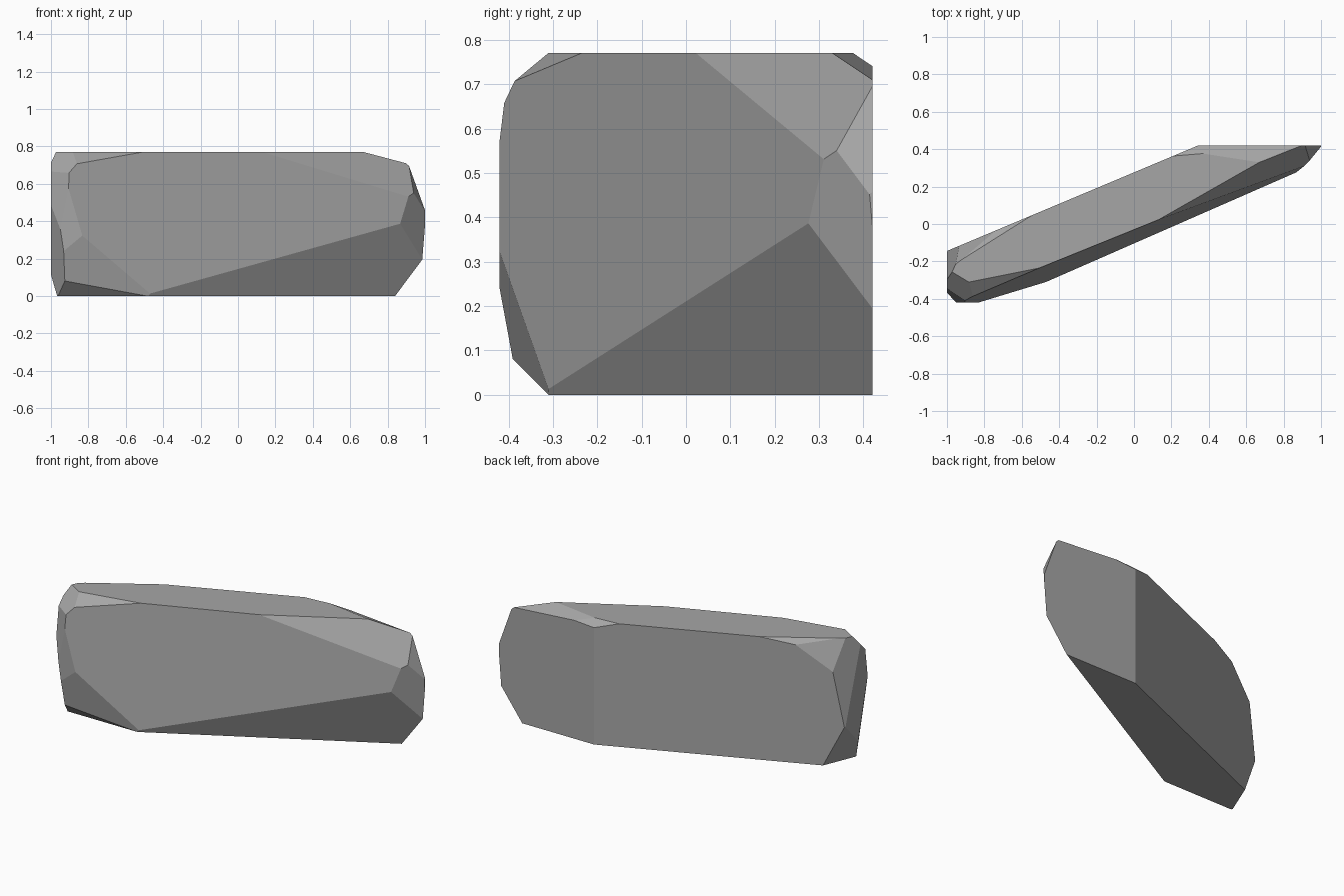
import bpy
import bmesh
from mathutils import Vector

default_cube = bpy.data.objects.get("Cube")
if default_cube:
    bpy.data.objects.remove(default_cube, do_unlink=True)


def flat_material(name, colour):
    material = bpy.data.materials.new(name)
    material.use_nodes = True
    material.diffuse_color = colour
    shader = material.node_tree.nodes["Principled BSDF"]
    shader.inputs["Base Color"].default_value = colour
    shader.inputs["Roughness"].default_value = 1
    return material


def chip(mesh, normal, distance):
    """Slice off everything beyond a plane and close the cut with one flat face."""
    direction = Vector(normal)
    point = direction * (distance / direction.length_squared)
    geometry = mesh.verts[:] + mesh.edges[:] + mesh.faces[:]
    cut = bmesh.ops.bisect_plane(mesh, geom=geometry, plane_co=point,
                                 plane_no=direction, clear_outer=True)
    rim = [item for item in cut["geom_cut"] if isinstance(item, bmesh.types.BMEdge)]
    if rim:
        bmesh.ops.holes_fill(mesh, edges=rim, sides=0)


# Each chip is an outward direction and its plane distance
chips = {
    # Broad slanted sides of the slab
    "broad front": ((.405, -1, .118), .121),
    "broad back": ((-.42, 1, 0), .276),
    "lower front slope": ((.553, -1, -.412), .0445),
    "upper front slope": ((.569, -1, .654), .555),
    # Top rear edge
    "top rear outer": ((.155, 1, 2.09), 2.043),
    "top rear inner": ((-.083, 1, 1.17), 1.247),
    # Pointed end on the left
    "point lower": ((1.08, -1, -.087), .627),
    "point upper": ((1, -.34, .36), 1.022),
    # Blunt end on the right, along the top
    "blunt top front": ((.2, -1, 1.27), 1.112),
    "blunt top corner": ((-.6, -1, 1), 1.61),
    "blunt top rear": ((-.63, 1, 1.33), 1.414),
    "blunt rear corner": ((-.77, 1, .47), .881),
    # Blunt end on the right, around the side
    "blunt rear side": ((-1, .46, .147), .968),
    "blunt rear foot": ((-1, .41, -.38), .8435),
    "blunt front side": ((-1, -.6, -.15), 1.148),
    "blunt front shoulder": ((-1, -1.5, .2), 1.65),
    # Front bottom edge
    "front foot": ((0, -1, -1), .31),
    "front lower face": ((.15, -1, -.18), .237),
}

# Block of stone, cut down to a leaning slab
size = Vector((2, .84, .77))
stone = bmesh.new()
bmesh.ops.create_cube(stone, size=1)
bmesh.ops.scale(stone, vec=size, verts=stone.verts)
bmesh.ops.translate(stone, vec=(0, 0, size.z / 2), verts=stone.verts)
for normal, distance in chips.values():
    chip(stone, normal, distance)
bmesh.ops.remove_doubles(stone, verts=stone.verts, dist=.001)
bmesh.ops.recalc_face_normals(stone, faces=stone.faces)

slab_mesh = bpy.data.meshes.new("rock_slab")
stone.to_mesh(slab_mesh)
stone.free()
slab_mesh.materials.append(flat_material("stone grey", (.38, .38, .38, 1)))
rock_slab = bpy.data.objects.new("rock_slab", slab_mesh)
bpy.context.collection.objects.link(rock_slab)
